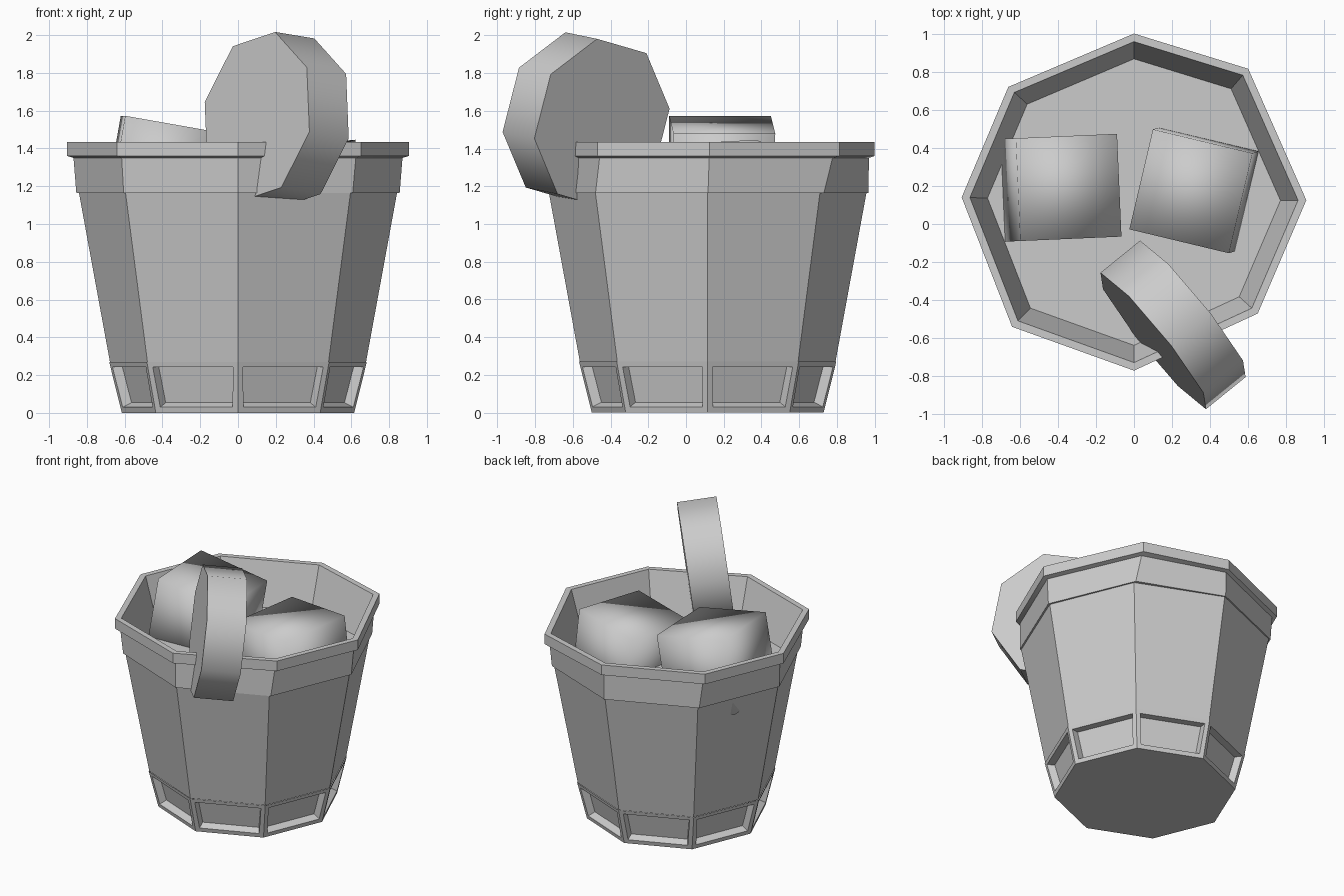
import bpy, bmesh
from math import sin, cos, pi, radians
from mathutils import Matrix, Vector

if "Cube" in bpy.data.objects:
    bpy.data.objects.remove(bpy.data.objects["Cube"])

# One plain grey for every part
grey = bpy.data.materials.new("plain grey")
grey.use_nodes = True
colour = (0.6, 0.6, 0.6, 1)
grey.diffuse_color = colour
grey.node_tree.nodes["Principled BSDF"].inputs["Base Color"].default_value = colour

SIDES = 8
CENTRE = Vector((0, 0.115, 0))
# Slightly uneven outline of the rim, counter-clockwise from +x
RIM = [(0.905, 0.01), (0.6, 0.7), (0, 0.885), (-0.66, 0.605),
       (-0.905, 0.025), (-0.64, -0.655), (0, -0.885), (0.65, -0.585)]
RIM_RADIUS = 0.9


def finish(name, bm, angle):
    bmesh.ops.recalc_face_normals(bm, faces=bm.faces)
    mesh = bpy.data.meshes.new(name)
    bm.to_mesh(mesh)
    bm.free()
    mesh.materials.append(grey)
    obj = bpy.data.objects.new(name, mesh)
    bpy.context.collection.objects.link(obj)
    bpy.ops.object.select_all(action='DESELECT')
    obj.select_set(True)
    bpy.context.view_layer.objects.active = obj
    bpy.ops.object.shade_smooth_by_angle(angle=radians(angle))
    return obj


def ring(bm, radius, z, uneven):
    verts = []
    for i, (x, y) in enumerate(RIM):
        a = 2 * pi * i / SIDES
        even = Vector((cos(a), sin(a), 0)) * radius
        odd = Vector((x, y, 0)) * radius / RIM_RADIUS
        verts.append(bm.verts.new(CENTRE + even.lerp(odd, uneven) + Vector((0, 0, z))))
    return verts


def loft(bm, profile):
    """Join eight-sided rings given as (radius, z, unevenness)."""
    rings = [ring(bm, *p) for p in profile]
    walls = []
    for low, high in zip(rings, rings[1:]):
        for i in range(SIDES):
            j = (i + 1) % SIDES
            walls.append(bm.faces.new((low[i], low[j], high[j], high[i])))
    return rings, walls


# Base band with a recessed panel in each side
bm = bmesh.new()
rings, walls = loft(bm, [(0.615, 0, 0), (0.682, 0.27, 0)])
bm.faces.new(rings[0][::-1])
bmesh.ops.recalc_face_normals(bm, faces=bm.faces)
bmesh.ops.inset_individual(bm, faces=walls, thickness=0.042)
bmesh.ops.inset_individual(bm, faces=walls, thickness=0.018, depth=-0.05)
finish("glass_base", bm, 30)

# Tapered wall
bm = bmesh.new()
loft(bm, [(0.678, 0.27, 0), (0.842, 1.165, 0)])
finish("glass_wall", bm, 30)

# Collar, rim and inner wall
bm = bmesh.new()
loft(bm, [(0.835, 1.165, 0), (0.855, 1.165, 0.2), (0.867, 1.35, 0.8),
          (0.9, 1.36, 1), (0.9, 1.435, 1), (0.857, 1.435, 1), (0.765, 1.12, 1)])
finish("glass_rim", bm, 30)

# Flat surface of the drink
bm = bmesh.new()
bm.faces.new(ring(bm, 0.765, 1.12, 1))
finish("drink_surface", bm, 30)


# Ice cubes, softly shaded
def ice(name, location, turn):
    bm = bmesh.new()
    bmesh.ops.create_cube(bm, size=0.54)
    obj = finish(name, bm, 180)
    obj.location = location
    obj.rotation_euler = [radians(a) for a in turn]


ice("ice_cube_right", (-0.39, 0.19, 1.26), (0, 10, 2.5))
ice("ice_cube_left", (0.325, 0.18, 1.14), (3, -5, -13.5))

# Fruit slice hooked over the rim
axis = Vector((0.21, 0.17, -0.035)).normalized()
along = Vector((0, 0, 1)).cross(axis).normalized()
up = axis.cross(along)
frame = Matrix((along, up, axis)).transposed().to_4x4()
bm = bmesh.new()
bmesh.ops.create_cone(bm, cap_ends=True, segments=8, radius1=0.46, radius2=0.46,
                      depth=0.27, matrix=Matrix.Rotation(radians(10), 4, 'Z'))
bm.transform(Matrix.Translation((0.205, -0.53, 1.55)) @ frame)
finish("fruit_slice", bm, 50)
